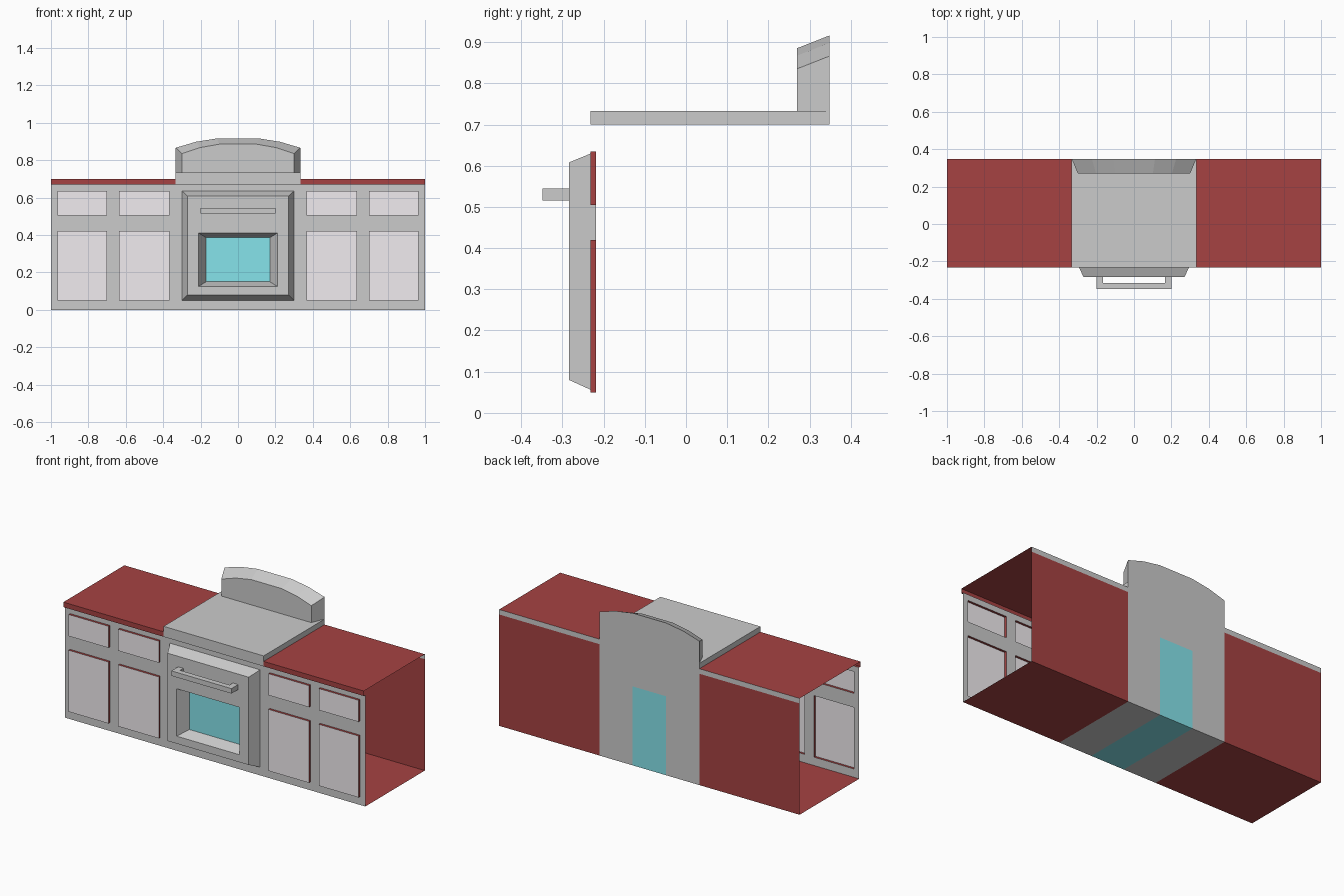
import bpy

if "Cube" in bpy.data.objects:
    bpy.data.objects.remove(bpy.data.objects["Cube"])

# Main depths and heights
YF, YC, YB = -0.218, -0.232, 0.348      # cabinet face, counter edge, back
ZC, ZT, ZS = 0.67, 0.70, 0.733          # counter underside, counter top, cooktop top
XO, XW = 0.333, 0.112                   # oven half width, teal strip half width


def material(name, rgb):
    m = bpy.data.materials.new(name)
    m.diffuse_color = (*rgb, 1)
    m.use_nodes = True
    m.node_tree.nodes["Principled BSDF"].inputs["Base Color"].default_value = m.diffuse_color
    return m


RED = material("dark_red", (0.38, 0.055, 0.055))
LILAC = material("pale_lilac", (0.88, 0.84, 0.87))
TEAL = material("teal_glass", (0.24, 0.77, 0.83))


def build(name, polys, mat=None, mirror=False):
    """Make one object from a list of polygons (each a list of points)."""
    verts, index, faces = [], {}, []
    for poly in polys:
        face = []
        for p in poly:
            key = tuple(round(c, 5) for c in p)
            if key not in index:
                index[key] = len(verts)
                verts.append(key)
            face.append(index[key])
        faces.append(face)
    me = bpy.data.meshes.new(name)
    me.from_pydata(verts, [], faces)
    if mat:
        me.materials.append(mat)
    ob = bpy.data.objects.new(name, me)
    bpy.context.collection.objects.link(ob)
    if mirror:
        ob.modifiers.new("mirror", 'MIRROR')
    return ob


def rect_y(x0, x1, z0, z1, y):
    """Upright rectangle facing the front."""
    return [(x0, y, z0), (x1, y, z0), (x1, y, z1), (x0, y, z1)]


def rect_z(x0, x1, y0, y1, z):
    """Level rectangle facing up."""
    return [(x0, y0, z), (x1, y0, z), (x1, y1, z), (x0, y1, z)]


def flip(poly):
    return poly[::-1]


def loft(rings, closed=True):
    """Quads joining consecutive rings."""
    out = []
    for a, b in zip(rings, rings[1:]):
        n = len(a)
        for i in range(n if closed else n - 1):
            j = (i + 1) % n
            out.append([a[i], a[j], b[j], b[i]])
    return out


# Face frame with openings for the drawers, doors and oven
xs = [0.30, 0.365, 0.635, 0.70, 0.965, 1.0]
zs = [0, 0.05, 0.42, 0.505, 0.635, ZC]
frame = [rect_y(0, 0.30, 0, 0.05, YF), rect_y(0, 0.30, 0.635, ZC, YF)]
for i in range(5):
    for k in range(5):
        if not (i in (1, 3) and k in (1, 3)):
            frame.append(rect_y(xs[i], xs[i + 1], zs[k], zs[k + 1], YF))
build("face_frame", frame, mirror=True)

# Raised drawer and door fronts with red edges
for label, k in (("door", 1), ("drawer", 3)):
    for place, i in (("inner", 1), ("outer", 3)):
        span = (xs[i], xs[i + 1], zs[k], zs[k + 1])
        build(f"{place}_{label}_edge", loft([rect_y(*span, YF), rect_y(*span, YC)]), RED, True)
        build(f"{place}_{label}_front", [rect_y(*span, YC)], LILAC, True)

# Oven door with bevelled rim and recessed window
build("oven_door", loft([
    rect_y(-0.30, 0.30, 0.05, 0.635, YF),
    rect_y(-0.27, 0.27, 0.08, 0.608, -0.284),
    rect_y(-0.21, 0.21, 0.125, 0.41, -0.284),
    rect_y(-0.17, 0.17, 0.15, 0.385, YF)]))
build("oven_window", [rect_y(-0.17, 0.17, 0.15, 0.385, YF)], TEAL)

# Door handle: U-shaped profile given thickness
u = [(-0.20, -0.284), (-0.20, -0.348), (0.20, -0.348), (0.20, -0.284),
     (0.165, -0.284), (0.165, -0.315), (-0.165, -0.315), (-0.165, -0.284)]
low = [(x, y, 0.515) for x, y in u]
high = [(x, y, 0.545) for x, y in u]
build("oven_handle", loft([low, high]) + [flip(low), high])

# Countertops, open underneath, with a front lip
build("countertop", [
    rect_z(XO, 1, YC, YB, ZT),
    rect_y(XO, 1, ZC, ZT, YC),
    flip(rect_z(XO, 1, YC, YF, ZC))], RED, True)
build("countertop_back_edge", [flip(rect_y(XO, 1, ZC, ZT, YB))], mirror=True)

# Cabinet bottoms and backs (the ends are open)
build("cabinet_shell", [
    flip(rect_z(XO, 1, YF, YB, 0)),
    flip(rect_y(XO, 1, 0, ZC, YB))], RED, True)

# Cooktop slab
build("cooktop", [
    rect_z(-XO, XO, YC, YB, ZS),
    rect_y(-XO, XO, ZC, ZS, YC),
    flip(rect_z(-XO, XO, YC, YF, ZC)),
    [(XO, YC, ZT), (XO, YB, ZT), (XO, YB, ZS), (XO, YC, ZS)],
    [(-XO, YB, ZT), (-XO, YC, ZT), (-XO, YC, ZS), (-XO, YB, ZS)]])

# Arched backsplash tapering toward the front
arch = [(-XO, 0.866), (-0.225, 0.898), (-XW, 0.916),
        (XW, 0.916), (0.225, 0.898), (XO, 0.866)]
back = [(-XO, YB, ZS)] + [(x, YB, z) for x, z in arch] + [(XO, YB, ZS)]
front = [(x * 0.9, 0.269, z if z == ZS else z - 0.031) for x, y, z in back]
build("backsplash", loft([back, front], closed=False) + [flip(front)])

# Oven back columns rising to the arch, with a teal strip below
columns = []
for (x0, z0), (x1, z1) in zip(arch, arch[1:]):
    base = 0.475 if x0 == -XW else 0
    columns.append([(x1, YB, base), (x0, YB, base), (x0, YB, z0), (x1, YB, z1)])
build("oven_back", columns)
build("oven_base", [flip(rect_z(XW, XO, YF, YB, 0))], mirror=True)
build("oven_teal_strip", [
    flip(rect_z(-XW, XW, YF, YB, 0)),
    flip(rect_y(-XW, XW, 0, 0.475, YB))], TEAL)
